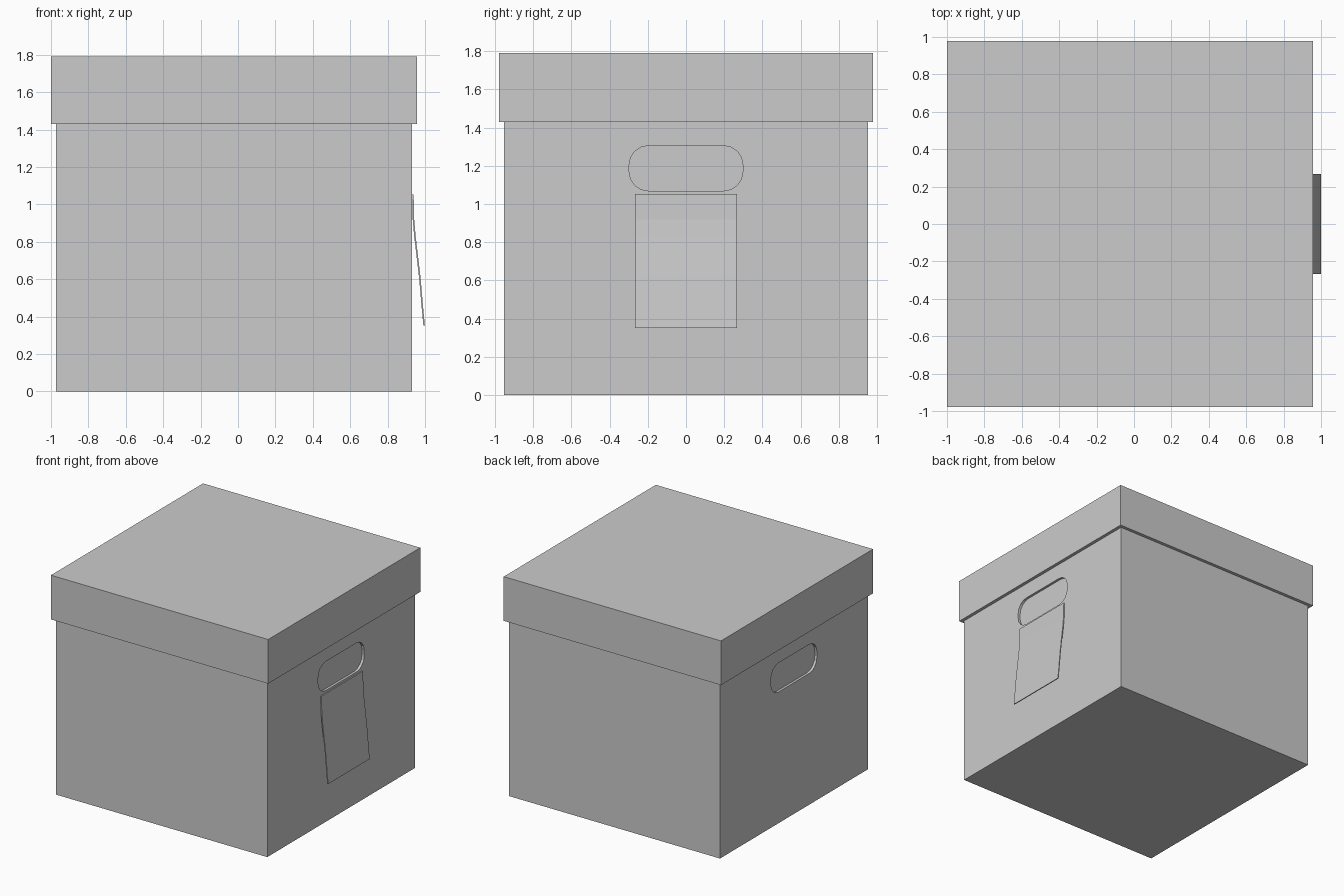
import bpy, bmesh
from math import sin, cos, pi

if "Cube" in bpy.data.objects:
    bpy.data.objects.remove(bpy.data.objects["Cube"])

CX = -0.0215            # box centre in x (the tag sticks out on +x)
BODY, LID = 0.951, 0.9785   # half widths
SEAM, TOP = 1.43, 1.79


def finish(name, bm):
    bmesh.ops.recalc_face_normals(bm, faces=bm.faces)
    mesh = bpy.data.meshes.new(name)
    bm.to_mesh(mesh)
    bm.free()
    obj = bpy.data.objects.new(name, mesh)
    bpy.context.collection.objects.link(obj)
    return obj


def extrude_profile(name, points, vector):
    """Extrude a closed outline along a vector into a solid."""
    bm = bmesh.new()
    face = bm.faces.new([bm.verts.new(p) for p in points])
    result = bmesh.ops.extrude_face_region(bm, geom=[face], use_keep_orig=True)
    verts = [g for g in result["geom"] if isinstance(g, bmesh.types.BMVert)]
    bmesh.ops.translate(bm, verts=verts, vec=vector)
    return finish(name, bm)


def square(half, z):
    return [(CX + sx * half, sy * half, z)
            for sx, sy in ((-1, -1), (1, -1), (1, 1), (-1, 1))]


# Box body, reaching up under the lid
body = extrude_profile("box_body", square(BODY, 0), (0, 0, TOP - 0.03))

# Lid: hollow cap with a thin rim around the body
bm = bmesh.new()
loops = [[bm.verts.new(p) for p in square(h, z)]
         for h, z in ((LID, TOP), (LID, SEAM), (BODY + 0.001, SEAM),
                      (BODY + 0.001, TOP - 0.025))]
for a, b in zip(loops, loops[1:]):
    for i in range(4):
        j = (i + 1) % 4
        bm.faces.new((a[i], a[j], b[j], b[i]))
bm.faces.new(loops[0])
bm.faces.new(loops[-1])
finish("lid", bm)

# Shallow rounded hand holds recessed into both ends
DEPTH, RADIUS, SEGS = 0.02, 0.1, 4
outline = []
for k, (sy, sz) in enumerate(((1, 1), (-1, 1), (-1, -1), (1, -1))):
    for i in range(SEGS + 1):
        a = (k + i / SEGS) * pi / 2
        outline.append((sy * 0.197 + RADIUS * cos(a),
                        1.187 + sz * 0.018 + RADIUS * sin(a)))
for side, sign in (("right", 1), ("left", -1)):
    x = CX + sign * (BODY - DEPTH)
    cutter = extrude_profile(side + "_handle_cutter",
                             [(x, y, z) for y, z in outline],
                             (sign * 0.1, 0, 0))
    cutter.hide_render = True
    cutter.hide_set(True)
    mod = body.modifiers.new(side + "_hand_hold", "BOOLEAN")
    mod.operation = "DIFFERENCE"
    mod.solver = "EXACT"
    mod.object = cutter

# Paper tag hanging on the right end, curling outwards at the bottom
curl = [(0.931, 1.052), (0.934, 0.92), (0.942, 0.83),
        (0.968, 0.61), (0.981, 0.46), (0.991, 0.352)]
section = curl + [(x + 0.008, z) for x, z in reversed(curl)]
extrude_profile("tag", [(x, -0.267, z) for x, z in section], (0, 0.535, 0))
